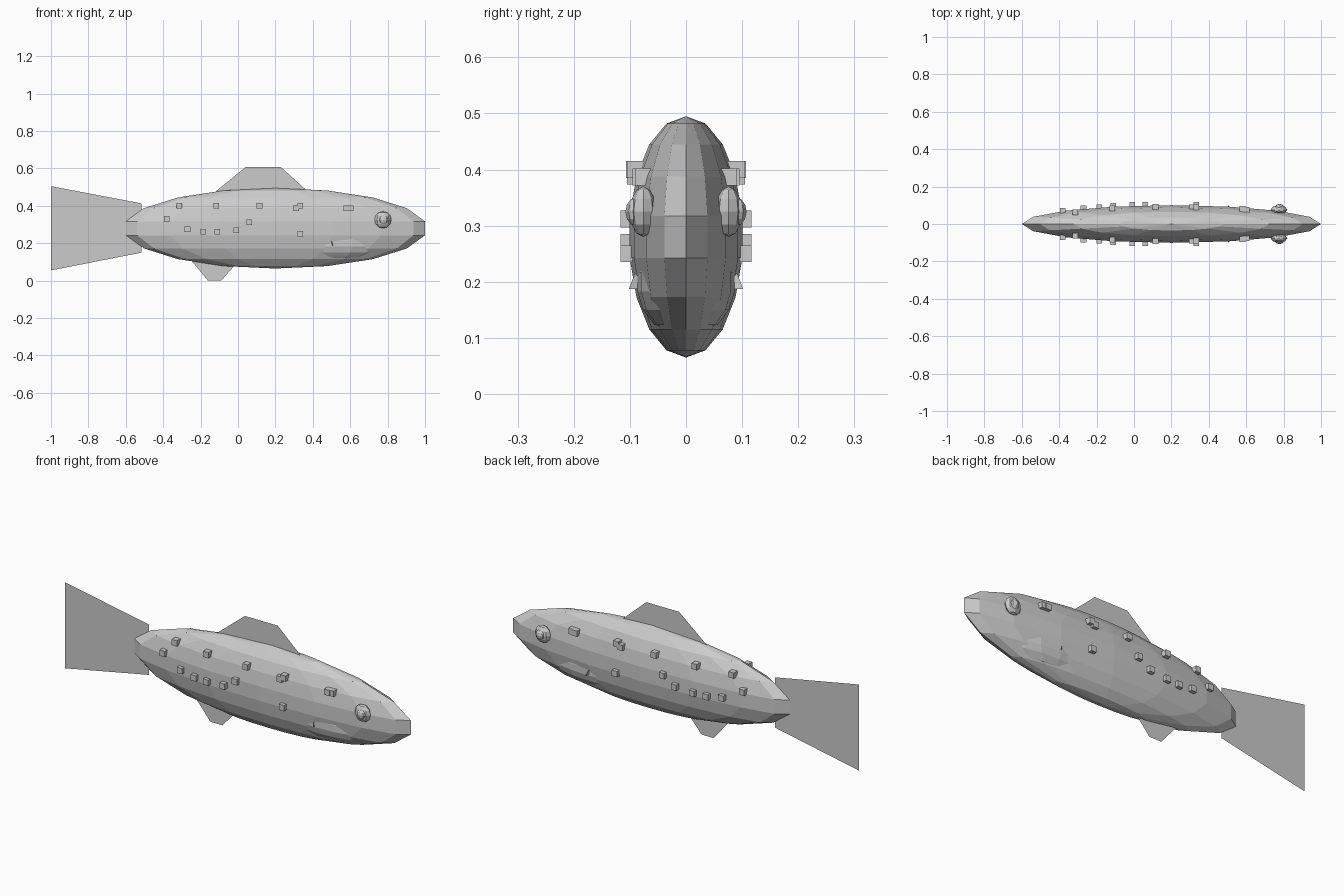
import bpy

if "Cube" in bpy.data.objects:
    bpy.data.objects.remove(bpy.data.objects["Cube"])

grey = bpy.data.materials.new("plain grey")
grey.diffuse_color = (0.6, 0.6, 0.6, 1)
grey.use_nodes = True
grey.node_tree.nodes["Principled BSDF"].inputs["Base Color"].default_value = grey.diffuse_color


def finish(name):
    ob = bpy.context.object
    ob.name = name
    ob.data.materials.append(grey)
    return ob


def ellipsoid(name, loc, radii, segments, rings, rot=(0, 0, 0)):
    bpy.ops.mesh.primitive_uv_sphere_add(segments=segments, ring_count=rings,
                                         radius=1, location=loc, rotation=rot)
    bpy.context.object.scale = radii
    return finish(name)


def sheet(name, points):
    me = bpy.data.meshes.new(name)
    me.from_pydata(points, [], [list(range(len(points)))])
    ob = bpy.data.objects.new(name, me)
    bpy.context.collection.objects.link(ob)
    me.materials.append(grey)
    return ob


def flat_fin(name, outline):
    return sheet(name, [(x, 0, z) for x, z in outline])


# Body: faceted ellipsoid with a flat middle band
ellipsoid("body", (0.2, 0, 0.28), (0.812, 0.102, 0.215), 16, 9)

# Lower jaw, barely showing through the body
ellipsoid("lower_jaw", (0.5, 0, 0.2), (0.3, 0.088, 0.1), 16, 9)

# Paper-thin fins on the centre plane
flat_fin("tail_fin", [(-1, 0.055), (-0.515, 0.15), (-0.515, 0.413), (-1, 0.505)])
flat_fin("dorsal_fin", [(-0.14, 0.46), (0.37, 0.48), (0.23, 0.607), (0.04, 0.607)])
flat_fin("belly_fin", [(-0.26, 0.12), (-0.16, 0), (-0.09, 0), (-0.01, 0.09)])

# Side spots (x, distance from the centre plane, z)
SPOTS = [(-0.38, 0.07, 0.33), (-0.315, 0.062, 0.4), (-0.27, 0.084, 0.275),
         (-0.185, 0.09, 0.262), (-0.11, 0.096, 0.262), (-0.01, 0.102, 0.27),
         (0.06, 0.102, 0.312), (-0.117, 0.085, 0.4), (0.115, 0.092, 0.4),
         (0.31, 0.09, 0.388), (0.333, 0.09, 0.4), (0.333, 0.102, 0.25),
         (0.58, 0.08, 0.387), (0.602, 0.076, 0.387)]

for side, s in (("near", -1), ("far", 1)):
    for i, (x, y, z) in enumerate(SPOTS):
        bpy.ops.mesh.primitive_cube_add(size=0.03, location=(x, s * y, z))
        finish(f"{side}_spot_{i + 1}")
    # Eye and bulging pupil
    ellipsoid(f"{side}_eye", (0.775, s * 0.076, 0.325), (0.045, 0.024, 0.045), 8, 6)
    ellipsoid(f"{side}_pupil", (0.778, s * 0.088, 0.325), (0.026, 0.02, 0.026), 8, 6)
    # Tip of the mostly hidden side fin
    sheet(f"{side}_side_fin", [(0.49, s * 0.06, 0.187), (0.51, s * 0.102, 0.187),
                               (0.5, s * 0.091, 0.215)])
